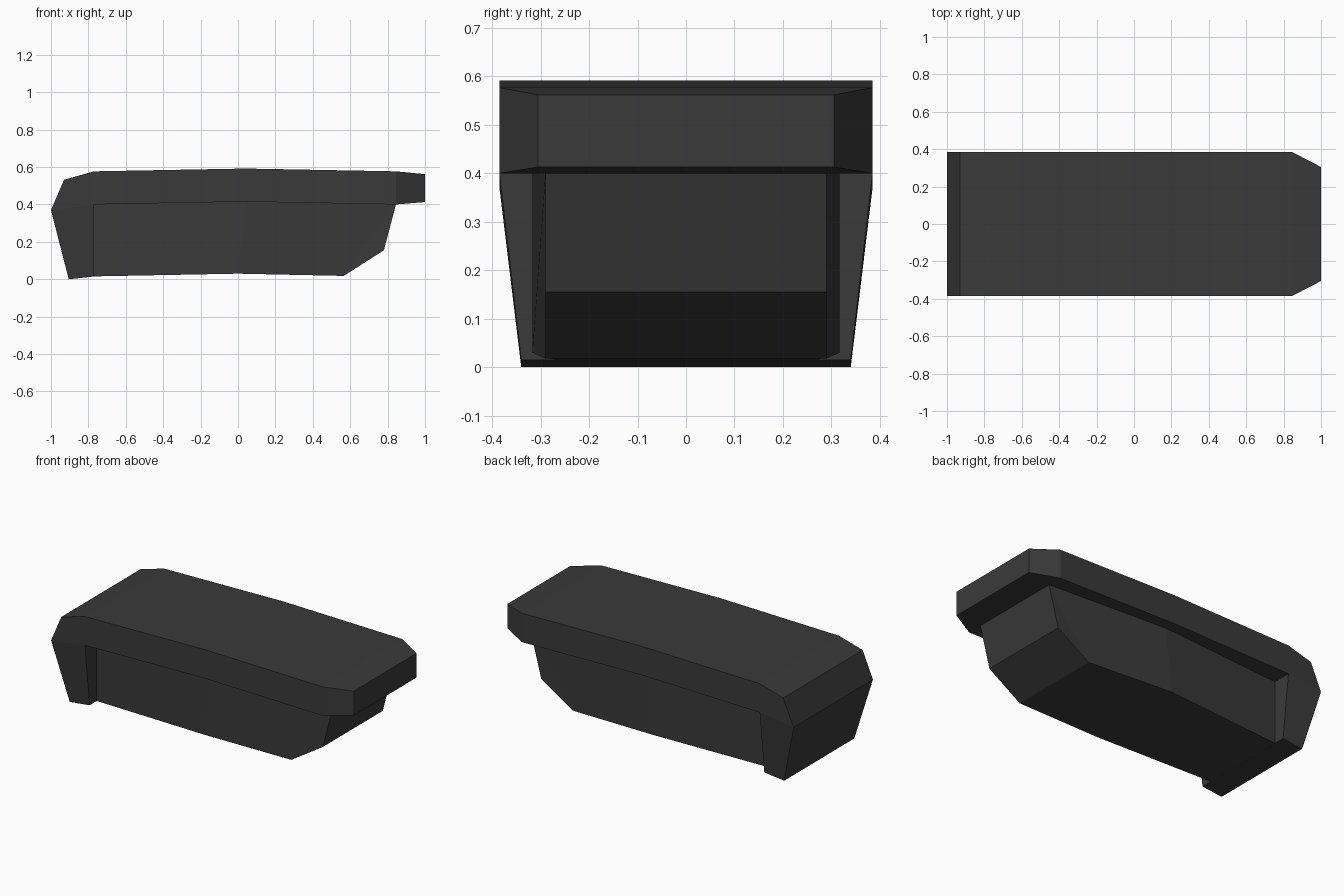
import bpy, bmesh

cube = bpy.data.objects.get("Cube")
if cube:
    bpy.data.objects.remove(cube, do_unlink=True)

DARK = (0.042, 0.042, 0.042, 1.0)
mat = bpy.data.materials.new("charcoal")
mat.use_nodes = True
mat.diffuse_color = DARK
bsdf = next(n for n in mat.node_tree.nodes if n.type == 'BSDF_PRINCIPLED')
bsdf.inputs["Base Color"].default_value = DARK
bsdf.inputs["Roughness"].default_value = 0.8


def loft(name, stations):
    """Skin four-cornered sections, each given by a top and a bottom (x, z, half width)."""
    bm = bmesh.new()
    rings = []
    for (xt, zt, wt), (xb, zb, wb) in stations:
        corners = ((xt, -wt, zt), (xt, wt, zt), (xb, wb, zb), (xb, -wb, zb))
        rings.append([bm.verts.new(c) for c in corners])
    for a, b in zip(rings, rings[1:]):
        for i in range(4):
            j = (i + 1) % 4
            bm.faces.new((a[i], a[j], b[j], b[i]))
    bm.faces.new(rings[0])
    bm.faces.new(rings[-1])
    bmesh.ops.remove_doubles(bm, verts=bm.verts, dist=0.0005)
    bmesh.ops.recalc_face_normals(bm, faces=bm.faces)
    mesh = bpy.data.meshes.new(name)
    bm.to_mesh(mesh)
    bm.free()
    mesh.materials.append(mat)
    obj = bpy.data.objects.new(name, mesh)
    bpy.context.collection.objects.link(obj)
    return obj


W = 0.385       # half width of the top slab
FOOT = 0.34     # half width at the foot of the end block

# Gently arched top slab with clipped corners at one end
loft("top_slab", [
    ((-0.93, 0.532, W), (-1.0, 0.37, W)),
    ((-0.77, 0.577, W), (-0.77, 0.40, W)),
    ((0.04, 0.592, W), (0.04, 0.415, W)),
    ((0.845, 0.577, W), (0.845, 0.40, W)),
    ((1.0, 0.562, 0.305), (1.0, 0.413, 0.305)),
])

# Tapered block hanging below the other end
loft("end_block", [
    ((-1.0, 0.37, W), (-0.905, 0.0, FOOT)),
    ((-0.77, 0.40, W), (-0.77, 0.015, FOOT)),
])

# Lower body, widest in the middle, with a sloped nose
loft("lower_body", [
    ((-0.79, 0.41, 0.27), (-0.79, 0.015, 0.27)),
    ((0.04, 0.43, 0.317), (0.0, 0.03, 0.317)),
    ((0.845, 0.402, 0.29), (0.565, 0.018, 0.29)),
    ((0.845, 0.402, 0.29), (0.78, 0.155, 0.29)),
])
